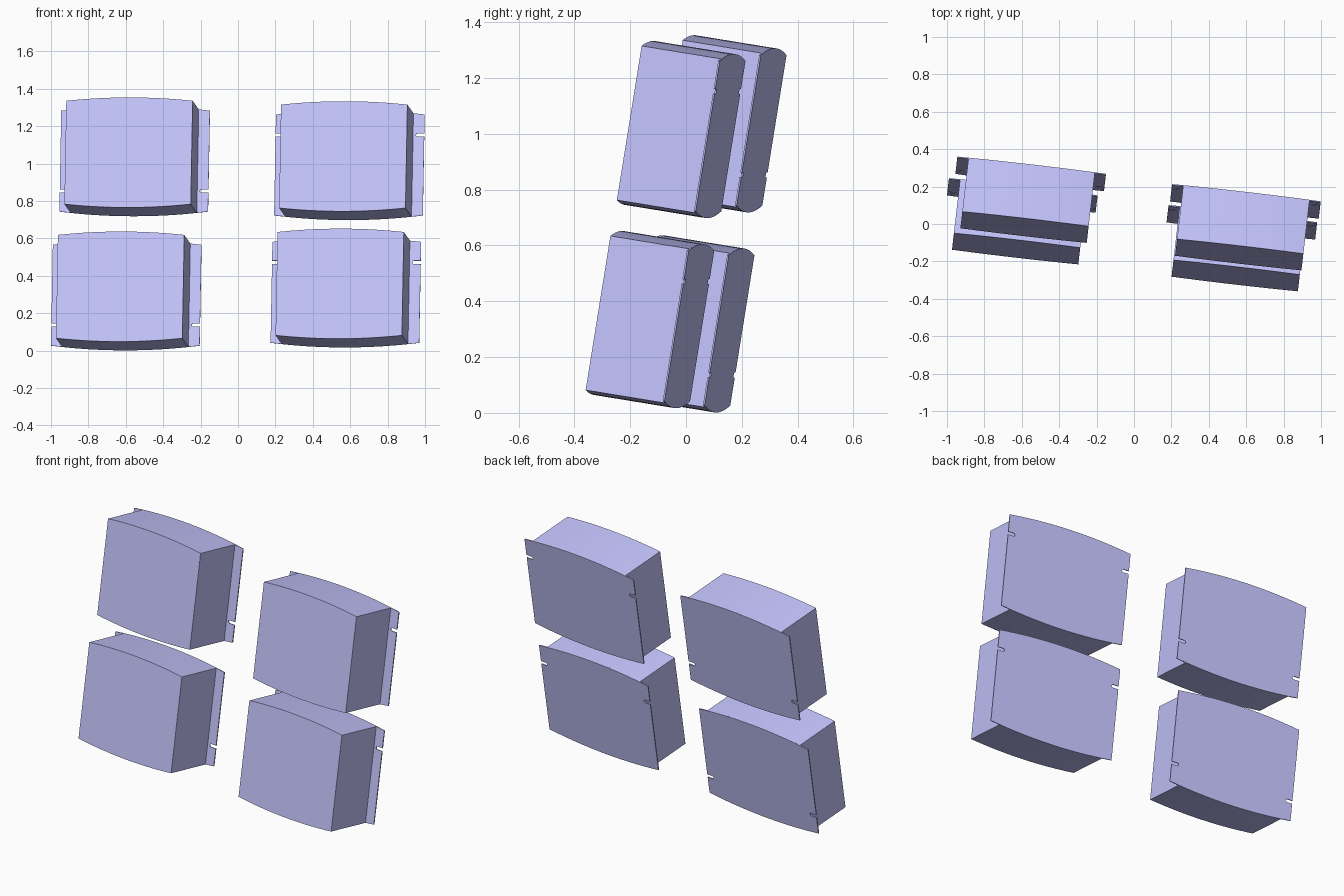
import bpy, bmesh, math
from mathutils import Matrix

if "Cube" in bpy.data.objects:
    bpy.data.objects.remove(bpy.data.objects["Cube"])

# Cassette dimensions
BODY_HW, PLATE_HW = 0.34, 0.40     # half widths
CREST, RADIUS = 0.298, 3.2         # bulging top / bottom edges
DEPTH, PLATE_T = 0.294, 0.006
SLOT_Z, SLOT_R, SLOT_LEN = 0.162, 0.009, 0.045

blue = bpy.data.materials.new("periwinkle_blue")
blue.diffuse_color = (0.56, 0.56, 1.0, 1.0)
blue.use_nodes = True
blue.node_tree.nodes["Principled BSDF"].inputs["Base Color"].default_value = blue.diffuse_color


def arc(hw, n=24):
    """Bulging top edge, listed from right to left."""
    xs = [hw - 2 * hw * i / n for i in range(n + 1)]
    return [(x, CREST - RADIUS + math.sqrt(RADIUS ** 2 - x * x)) for x in xs]


def slot():
    """Round-ended notch in the right edge, listed from bottom to top."""
    cx = PLATE_HW - SLOT_LEN + SLOT_R
    pts = [(PLATE_HW, SLOT_Z - SLOT_R)]
    for i in range(9):
        a = -math.pi / 2 - math.pi * i / 8
        pts.append((cx + SLOT_R * math.cos(a), SLOT_Z + SLOT_R * math.sin(a)))
    return pts + [(PLATE_HW, SLOT_Z + SLOT_R)]


def prism(name, outline, y0, y1, matrix):
    """Outline in x/z extruded along the depth."""
    bm = bmesh.new()
    face = bm.faces.new([bm.verts.new((x, y0, z)) for x, z in outline])
    ext = bmesh.ops.extrude_face_region(bm, geom=[face])
    for v in ext["geom"]:
        if isinstance(v, bmesh.types.BMVert):
            v.co.y = y1
    bmesh.ops.recalc_face_normals(bm, faces=bm.faces)
    mesh = bpy.data.meshes.new(name)
    bm.to_mesh(mesh)
    bm.free()
    mesh.materials.append(blue)
    ob = bpy.data.objects.new(name, mesh)
    ob.matrix_world = matrix
    bpy.context.collection.objects.link(ob)


# Outlines of the case and of the notched back plate
body_outline = arc(BODY_HW) + [(-x, -z) for x, z in arc(BODY_HW)]
right_slot = slot()
left_slot = [(-x, z) for x, z in reversed(right_slot)]
plate_outline = (arc(PLATE_HW) + left_slot
                 + [(-x, -z) for x, z in arc(PLATE_HW)] + right_slot)

# Shared tilt, and the centre of each back plate (left pair is upside down)
tilt = Matrix.Rotation(math.radians(-6.6), 4, 'Z') @ Matrix.Rotation(math.radians(-9.2), 4, 'X')
half_turn = Matrix.Rotation(math.pi, 4, 'Y')
units = [("upper_left", (-0.552, 0.271, 1.0125), True),
         ("lower_left", (-0.597, 0.156, 0.2955), True),
         ("upper_right", (0.596, 0.124, 0.992), False),
         ("lower_right", (0.577, 0.012, 0.311), False)]

for label, pos, flipped in units:
    m = Matrix.Translation(pos) @ tilt
    if flipped:
        m = m @ half_turn
    prism(label + "_case", body_outline, -DEPTH, -PLATE_T, m)
    prism(label + "_back_plate", plate_outline, -PLATE_T, 0.0, m)
